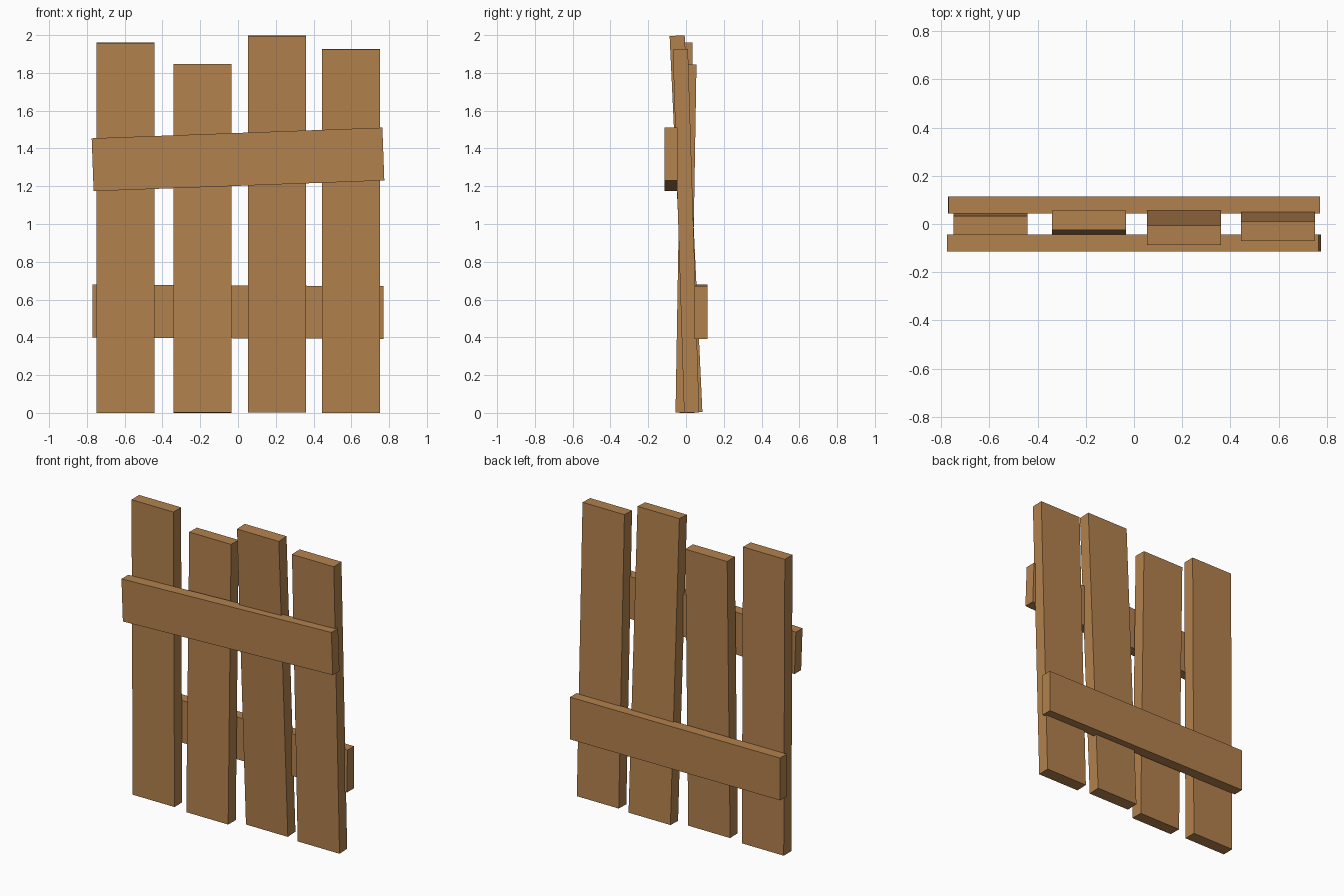
import bpy
from math import radians, atan

if "Cube" in bpy.data.objects:
    bpy.data.objects.remove(bpy.data.objects["Cube"])

wood = bpy.data.materials.new("wood")
wood.diffuse_color = (0.45, 0.22, 0.075, 1)
wood.use_nodes = True
wood.node_tree.nodes["Principled BSDF"].inputs["Base Color"].default_value = wood.diffuse_color


def board(name, size, centre, rotation):
    bpy.ops.mesh.primitive_cube_add(size=1, location=centre, rotation=rotation)
    ob = bpy.context.object
    ob.name = name
    ob.scale = size
    ob.data.materials.append(wood)
    return ob


# Upright planks: centre x, height, lean towards the front (slope)
planks = [(-0.595, 1.96, 0.006), (-0.187, 1.846, -0.0168),
          (0.207, 2.0, 0.047), (0.598, 1.928, 0.031)]
for i, (x, height, slope) in enumerate(planks):
    length = height - 0.08 * abs(slope)
    board(f"plank_{i + 1}", (0.307, 0.08, length), (x, 0, height / 2),
          (atan(slope), 0, 0))

# Cross rails: tilted one in front, nearly level one behind
rail_size = (1.54, 0.07, 0.28)
board("front_rail", rail_size, (0, -0.079, 1.342), (0, radians(-2.1), 0))
board("back_rail", rail_size, (0, 0.079, 0.535), (0, radians(0.3), 0))
